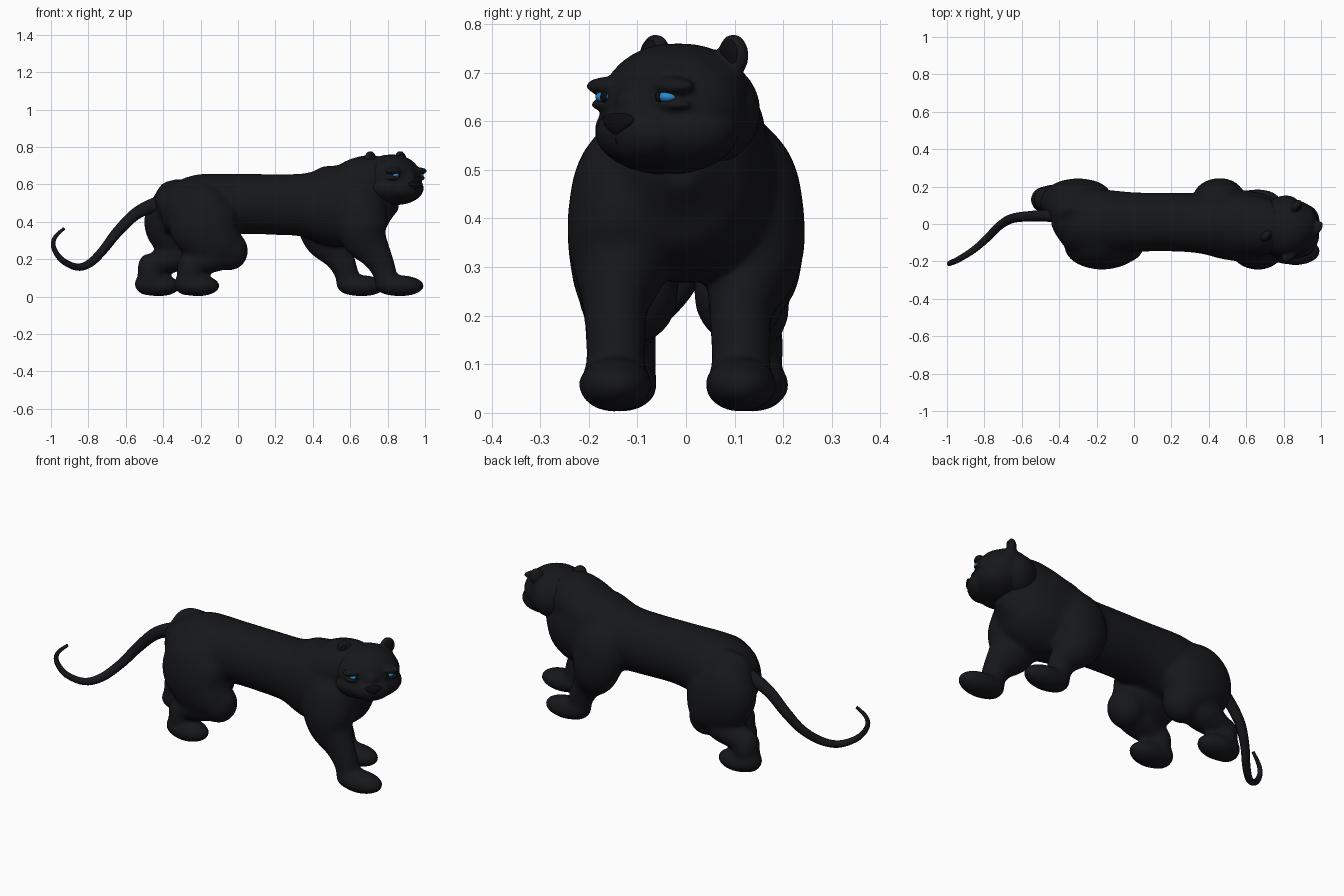
import bpy, bmesh
from math import sin, cos, pi, radians
from mathutils import Vector, Matrix

if "Cube" in bpy.data.objects:
    bpy.data.objects.remove(bpy.data.objects["Cube"])


def material(name, rgb):
    m = bpy.data.materials.new(name)
    m.diffuse_color = (*rgb, 1)
    m.use_nodes = True
    m.node_tree.nodes["Principled BSDF"].inputs["Base Color"].default_value = m.diffuse_color
    return m


FUR = material("black_fur", (0.008, 0.0085, 0.0105))
DARK = material("nose_black", (0.004, 0.004, 0.005))
BLUE = material("eye_blue", (0.02, 0.25, 0.62))


def spline(rows, steps):
    """Smooth Catmull-Rom interpolation through rows of numbers."""
    out = []
    p = [rows[0]] + list(rows) + [rows[-1]]
    for i in range(1, len(p) - 2):
        for k in range(steps):
            t = k / steps
            out.append([0.5 * (2 * b + (c - a) * t + (2 * a - 5 * b + 4 * c - d) * t * t
                               + (3 * b - a - 3 * c + d) * t ** 3)
                        for a, b, c, d in zip(*p[i - 1:i + 3])])
    return out + [list(rows[-1])]


def loft(bm, rows, n=28, steps=5):
    """Tube through (x, y, z, half width in y, other half width)."""
    pts = spline(rows, steps)
    rings = []
    for i, (x, y, z, a, b) in enumerate(pts):
        t = (Vector(pts[min(i + 1, len(pts) - 1)][:3]) - Vector(pts[max(i - 1, 0)][:3])).normalized()
        side = (Vector((0, 1, 0)) - t * t.y).normalized()
        up = t.cross(side)
        a, b = max(a, .004), max(b, .004)
        rings.append([bm.verts.new(Vector((x, y, z)) + side * a * cos(2 * pi * k / n)
                                   + up * b * sin(2 * pi * k / n)) for k in range(n)])
    for r, q in zip(rings, rings[1:]):
        for k in range(n):
            bm.faces.new((r[k], r[(k + 1) % n], q[(k + 1) % n], q[k]))
    bm.faces.new(rings[0][::-1])
    bm.faces.new(rings[-1])


def ball(bm, centre, radii, frame=Matrix()):
    m = frame @ Matrix.Translation(centre) @ Matrix.Diagonal((*radii, 1))
    return bmesh.ops.create_uvsphere(bm, u_segments=28, v_segments=16, radius=1, matrix=m)["verts"]


def finish(name, bm, mat, blend=0, soften=8):
    bmesh.ops.recalc_face_normals(bm, faces=bm.faces)
    for f in bm.faces:
        f.smooth = True
    me = bpy.data.meshes.new(name)
    bm.to_mesh(me)
    bm.free()
    me.materials.append(mat)
    ob = bpy.data.objects.new(name, me)
    bpy.context.collection.objects.link(ob)
    if blend:
        r = ob.modifiers.new("blend", 'REMESH')
        r.mode, r.voxel_size, r.use_smooth_shade = 'VOXEL', blend, True
        s = ob.modifiers.new("soften", 'SMOOTH')
        s.factor, s.iterations = 0.5, soften
    return ob


# Body: torso, neck and four legs blended into one skin
body = bmesh.new()
loft(body, [(-.425, .02, .46, .04, .05), (-.405, .02, .465, .1, .105), (-.34, .02, .465, .165, .14),
            (-.2, .01, .48, .178, .175), (0, .01, .495, .16, .162), (.2, .01, .493, .157, .163),
            (.35, .005, .49, .162, .17), (.47, 0, .485, .185, .21), (.58, -.01, .485, .19, .218),
            (.68, -.01, .5, .175, .205), (.78, -.01, .52, .13, .15), (.86, -.01, .52, .04, .06)])
loft(body, [(.36, 0, .54, .06, .07), (.46, 0, .56, .14, .133), (.56, 0, .575, .165, .13),
            (.64, -.01, .6, .16, .142), (.72, -.015, .62, .148, .14), (.8, -.02, .63, .125, .115)])

for s, dx, y, w in ((1, 0, .113, .075), (-1, .205, .145, .077)):   # front legs
    loft(body, [(.46 + dx, s * .07, .6, .06, .08), (.455 + dx, s * .115, .5, .105, .125),
                (.455 + dx, s * .135, .4, .109, .142), (.475 + dx, s * .135, .31, .102, .122),
                (.535 + dx, s * y, .22, .068, .084), (.575 + dx, s * y, .14, .062, .066),
                (.59 + dx, s * y, .06, .06, .06)])
    ball(body, (.605 + dx, s * y, .066), (.08, w - .005, .058))
    ball(body, (.66 + dx, s * y, .058), (.133, w, .057))

for s, up, low in ((-1, 0, 0), (1, -.13, -.21)):            # hind legs
    loft(body, [(-.22 + up, s * .03, .6, .06, .07), (-.2 + up, s * .085, .5, .12, .15),
                (-.185 + up, s * .12, .4, .122, .19), (-.13 + up, s * .125, .31, .113, .165),
                (-.06 + (up + low) / 2, s * .115, .24, .098, .105),
                (-.045 + (up + low) / 2, s * .115, .16, .05, .05)])
    ball(body, (-.045 + (up + low) / 2, s * .11, .245), (.1, .095, .105))   # knee
    loft(body, [(-.04 + low, s * .12, .23, .07, .07), (-.12 + low, s * .125, .215, .088, .082),
                (-.22 + low, s * .13, .18, .07, .067), (-.27 + low, s * .13, .15, .052, .052)])
    loft(body, [(-.25 + low, s * .13, .22, .045, .045), (-.26 + low, s * .13, .16, .07, .068),
                (-.255 + low, s * .13, .06, .065, .063)])
    ball(body, (-.27 + low, s * .13, .068), (.074, .072, .062))
    ball(body, (-.215 + low, s * .135, .058), (.12, .078, .057))
finish("body", body, FUR, .011, 18)

# Tail
tail = bmesh.new()
loft(tail, [(-.36, .04, .5, .045, .05), (-.45, .045, .488, .034, .04), (-.55, .042, .44, .028, .032),
            (-.65, .03, .34, .025, .028), (-.72, -.01, .25, .022, .024), (-.79, -.08, .18, .02, .022),
            (-.86, -.14, .158, .018, .019), (-.94, -.19, .195, .016, .016),
            (-.985, -.21, .26, .014, .013), (-.98, -.21, .315, .011, .011),
            (-.93, -.195, .365, .008, .008)], n=16)
finish("tail", tail, FUR)

# Head, turned 45 degrees; local x forward, local y across
HEAD = Matrix.Translation((.83, -.025, .63)) @ Matrix.Rotation(radians(-45), 4, 'Z')
head = bmesh.new()
ball(head, (0, 0, 0), (.138, .165, .13), HEAD)
ball(head, (-.02, 0, .035), (.13, .15, .095), HEAD)         # broad crown
ball(head, (.02, 0, -.05), (.122, .172, .09), HEAD)         # cheeks and jaw
ball(head, (-.08, 0, -.01), (.1, .14, .115), HEAD)          # nape
ball(head, (.103, 0, -.055), (.068, .105, .064), HEAD)      # muzzle
ball(head, (.105, 0, .0), (.05, .042, .05), HEAD)           # nose bridge
for s in (-1, 1):
    ball(head, (.098, s * .095, .042), (.032, .054, .019), HEAD)  # brow
    ball(head, (.095, s * .09, .004), (.03, .05, .014), HEAD)     # lower lid
    ball(head, (-.06, s * .113, .105), (.024, .038, .045), HEAD)  # ear
finish("head", head, FUR, .006, 9)

# Eyes, pupils and ear hollows
for s, side in ((-1, "right"), (1, "left")):
    for part, c, r, mat in (("eye", (.108, s * .087, .02), (.02, .027, .013), BLUE),
                            ("pupil", (.122, s * .08, .02), (.009, .009, .011), DARK),
                            ("ear_hollow", (-.045, s * .115, .108), (.012, .025, .03), DARK)):
        bm = bmesh.new()
        ball(bm, c, r, HEAD)
        finish(f"{side}_{part}", bm, mat)

# Nose: ball tapered into a downward triangle, with a lip groove below
bm = bmesh.new()
for v in ball(bm, (0, 0, 0), (1, 1, 1)):
    v.co = HEAD @ Vector((.162 + .014 * v.co.x, .05 * v.co.y * (.75 + .55 * v.co.z), -.038 + .025 * v.co.z))
ball(bm, (.164, 0, -.066), (.006, .003, .012), HEAD)
finish("nose", bm, DARK)
